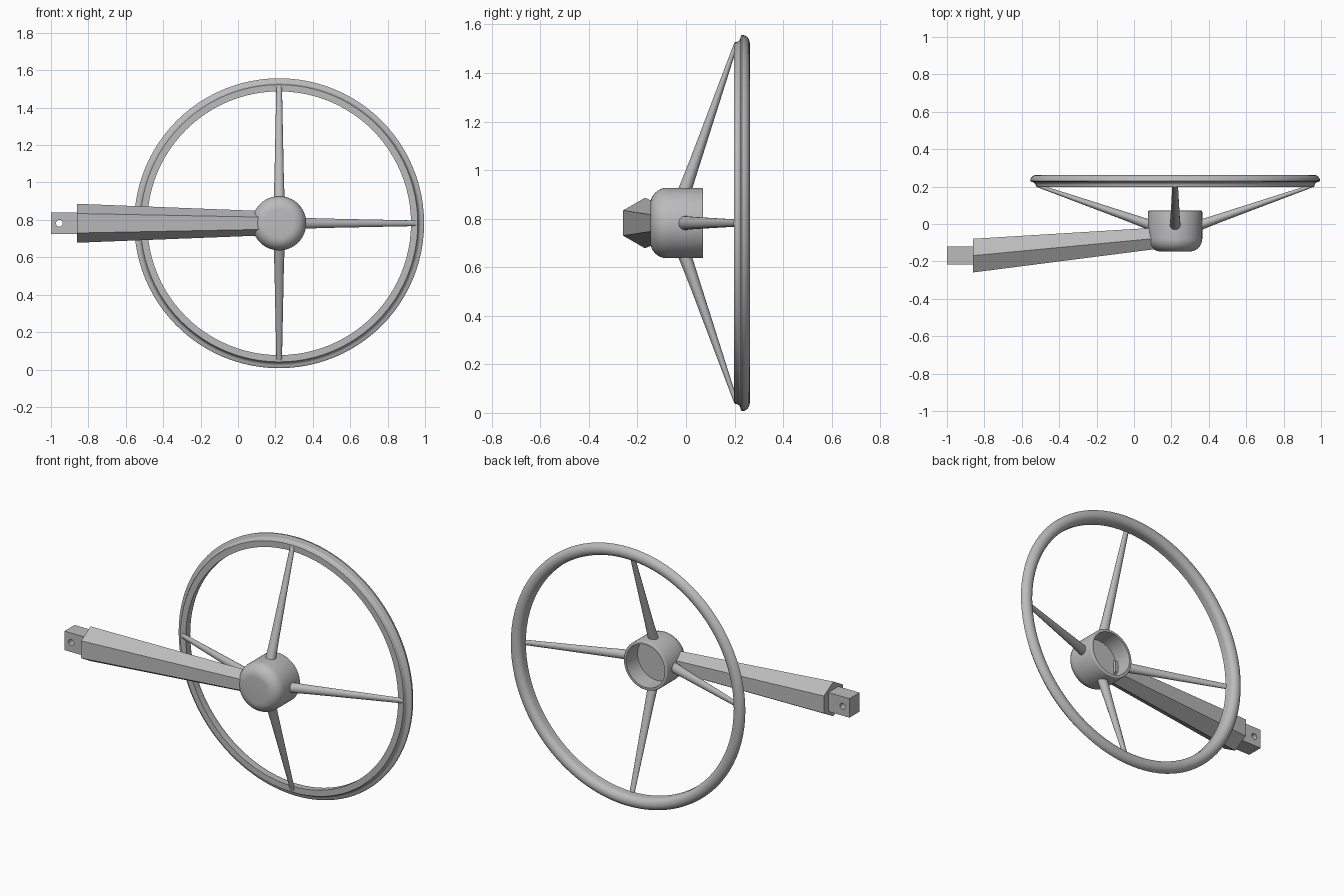
import bpy, bmesh, math
from mathutils import Vector, Matrix

if "Cube" in bpy.data.objects:
    bpy.data.objects.remove(bpy.data.objects["Cube"])

grey = bpy.data.materials.new("grey metal")
grey.use_nodes = True
GREY = (0.5, 0.5, 0.5, 1)
grey.diffuse_color = GREY
grey.node_tree.nodes["Principled BSDF"].inputs["Base Color"].default_value = GREY

CENTRE = Vector((0.22, 0, 0.782))


def finish(name, bm, smooth=True):
    bmesh.ops.recalc_face_normals(bm, faces=bm.faces)
    me = bpy.data.meshes.new(name)
    bm.to_mesh(me)
    bm.free()
    me.materials.append(grey)
    ob = bpy.data.objects.new(name, me)
    bpy.context.collection.objects.link(ob)
    if smooth:
        bpy.ops.object.select_all(action='DESELECT')
        ob.select_set(True)
        bpy.context.view_layer.objects.active = ob
        bpy.ops.object.shade_smooth_by_angle(angle=math.radians(35))
    return ob


def lathe(name, profile, steps):
    """Spin (radius, y) points about the wheel axis."""
    bm = bmesh.new()
    verts = [bm.verts.new(CENTRE + Vector((r, y, 0))) for r, y in profile]
    edges = [bm.edges.new(p) for p in zip(verts, verts[1:])]
    bmesh.ops.spin(bm, geom=verts + edges, cent=CENTRE, axis=(0, 1, 0),
                   angle=2 * math.pi, steps=steps, use_merge=True)
    bmesh.ops.remove_doubles(bm, verts=bm.verts, dist=1e-5)
    return finish(name, bm)


def loft(name, rings, smooth):
    """Skin a list of equal rings and cap both ends."""
    bm = bmesh.new()
    rows = [[bm.verts.new(p) for p in ring] for ring in rings]
    n = len(rows[0])
    for a, b in zip(rows, rows[1:]):
        for i in range(n):
            j = (i + 1) % n
            bm.faces.new((a[i], a[j], b[j], b[i]))
    bm.faces.new(rows[0])
    bm.faces.new(rows[-1])
    return finish(name, bm, smooth)


def arc(cr, cy, rad_r, rad_y, a0, a1, n):
    angles = [math.radians(a0 + (a1 - a0) * i / n) for i in range(n + 1)]
    return [(cr + rad_r * math.cos(a), cy + rad_y * math.sin(a)) for a in angles]


# Rim: domed back, coved step on the outer front edge
rim = [(0.705, 0.197), (0.741, 0.197), (0.745, 0.203)]
rim += arc(0.768, 0.205, 0.023, 0.02, 180, 90, 5)
rim += arc(0.740, 0.230, 0.035, 0.033, 0, 180, 12)
rim += [(0.705, 0.197)]
lathe("rim", rim, 96)

# Hub: rounded front, hollow at the back
hub = [(0, -0.147)] + arc(0.077, -0.079, 0.068, 0.068, -90, 0, 8)
hub += arc(0.139, 0.065, 0.006, 0.006, 0, 90, 3)
hub += [(0.128, 0.071), (0.126, -0.035), (0, -0.035)]
lathe("hub", hub, 64)

# Four tapering spokes
for k, side in enumerate(("left", "top", "right", "bottom")):
    turn = Matrix.Rotation(-k * math.pi / 2, 3, 'Y')
    rings = []
    for r, y, wide, thick in ((0.133, -0.006, 0.029, 0.029),
                              (0.25, 0.036, 0.025, 0.024),
                              (0.735, 0.205, 0.015, 0.009)):
        rings.append([CENTRE + turn @ Vector((r, y + thick * math.cos(t), wide * math.sin(t)))
                      for t in (2 * math.pi * i / 20 for i in range(20))])
    loft(side + "_spoke", rings, True)


# Six-sided tapering arm
def hexagon(x, y, r):
    return [Vector((x, y + r * math.sin(i * math.pi / 3), CENTRE.z + r * math.cos(i * math.pi / 3)))
            for i in range(6)]


loft("arm", [hexagon(-0.86, -0.169, 0.104), hexagon(0.115, -0.077, 0.066)], False)


# Square tang with a pin hole
def square(x, hy=0.048, hz=0.057):
    return [Vector((x, -0.169 + a * hy, CENTRE.z + b * hz))
            for a, b in ((-1, -1), (1, -1), (1, 1), (-1, 1))]


tang = loft("tang", [square(-1.0), square(-0.855)], False)

bm = bmesh.new()
bmesh.ops.create_cone(bm, cap_ends=True, segments=20, radius1=0.018, radius2=0.018, depth=0.3,
                      matrix=Matrix.Translation((-0.955, -0.169, CENTRE.z)) @ Matrix.Rotation(math.pi / 2, 4, 'X'))
cutter = finish("pin_hole_cutter", bm, False)
cutter.hide_render = True
cutter.hide_viewport = True
cutter.display_type = 'WIRE'
hole = tang.modifiers.new("pin hole", 'BOOLEAN')
hole.operation = 'DIFFERENCE'
hole.solver = 'EXACT'
hole.object = cutter
